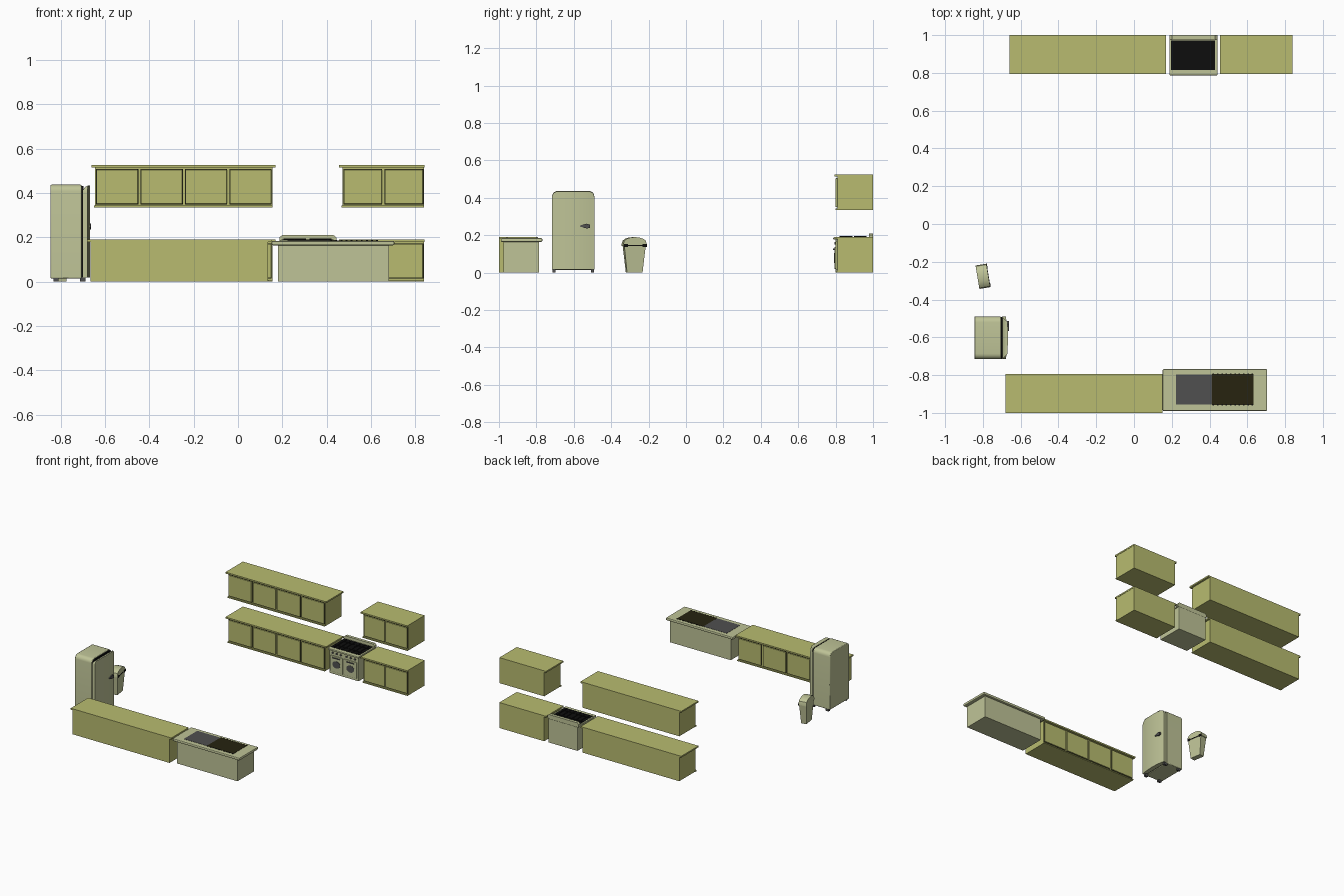
import bpy, bmesh, math
from mathutils import Matrix

if "Cube" in bpy.data.objects:
    bpy.data.objects.remove(bpy.data.objects["Cube"])


def mat(name, r, g, b):
    m = bpy.data.materials.new(name)
    m.diffuse_color = (r, g, b, 1)
    m.use_nodes = True
    m.node_tree.nodes["Principled BSDF"].inputs["Base Color"].default_value = m.diffuse_color
    return m


GREEN = mat("olive_green", 0.48, 0.50, 0.16)
CREAM = mat("pale_enamel", 0.52, 0.55, 0.31)
GREY = mat("dark_grey", 0.08, 0.08, 0.08)
BLACK = mat("black", 0.004, 0.004, 0.004)
DARK = mat("dark_olive", 0.02, 0.017, 0.005)


def finish(name, bm, m, bevel=0, segs=2, smooth=False):
    bmesh.ops.recalc_face_normals(bm, faces=bm.faces)
    me = bpy.data.meshes.new(name)
    bm.to_mesh(me)
    bm.free()
    me.materials.append(m)
    o = bpy.data.objects.new(name, me)
    bpy.context.collection.objects.link(o)
    if bevel:
        b = o.modifiers.new("bevel", 'BEVEL')
        b.width, b.segments = bevel, segs
        b.limit_method = 'ANGLE'
    if smooth:
        bpy.context.view_layer.objects.active = o
        o.select_set(True)
        bpy.ops.object.shade_smooth_by_angle()
        o.select_set(False)
    return o


def box(name, x, y, z, m, bevel=0):
    bm = bmesh.new()
    c = [(a + b) / 2 for a, b in (x, y, z)]
    s = [b - a for a, b in (x, y, z)]
    bmesh.ops.create_cube(bm, size=1, matrix=Matrix.Translation(c) @ Matrix.Diagonal((*s, 1)))
    return finish(name, bm, m, bevel)


def prism(points, vec):
    """Closed polygon extruded along vec."""
    bm = bmesh.new()
    f = bm.faces.new([bm.verts.new(p) for p in points])
    r = bmesh.ops.extrude_face_region(bm, geom=[f])
    bmesh.ops.translate(bm, vec=vec, verts=[v for v in r['geom'] if isinstance(v, bmesh.types.BMVert)])
    return bm


def disc(name, x, y, z, rx, rz, depth, m):
    """Elliptical disc facing -y."""
    pts = [(x + rx * math.cos(t * math.tau / 16), y, z + rz * math.sin(t * math.tau / 16)) for t in range(16)]
    return finish(name, prism(pts, (0, -depth, 0)), m)


def cabinet(name, x0, x1, z0, z1, doors, end=0.015):
    """Cabinet against the rear wall, doors facing -y."""
    parts = [box(name + "_body", (x0 + 0.015, x1 - end), (0.81, 1.0), (z0, z1 - 0.008), GREEN),
             box(name + "_top", (x0, x1), (0.795, 1.0), (z1 - 0.011, z1), GREEN),
             box(name + "_base", (x0 + 0.012, x1 - end), (0.80, 0.82), (z0, z0 + 0.008), GREEN)]
    a, b = x0 + 0.022, x1 - end - 0.005
    step = (b - a + 0.014) / doors
    for i in range(doors):
        d0, d1 = a + i * step, a + (i + 1) * step - 0.014
        parts.append(box(name + "_door_gap", (d0 - 0.002, d1 + 0.002), (0.8085, 0.811),
                         (z0 + 0.014, z1 - 0.018), BLACK))
        parts.append(box(name + "_door", (d0, d1), (0.80, 0.8095), (z0 + 0.016, z1 - 0.02), GREEN, 0.002))
    return parts


# Rear wall cabinets
cabinet("lower_left_cabinet", -0.66, 0.17, 0.0, 0.19, 4)
cabinet("upper_left_cabinet", -0.66, 0.17, 0.335, 0.525, 4)
cabinet("lower_right_cabinet", 0.455, 0.84, 0.0, 0.19, 2, 0.002)
cabinet("upper_right_cabinet", 0.455, 0.84, 0.335, 0.525, 2, 0.002)

# Front counter: same cabinet turned round to face +y
turn = Matrix.Translation((-0.535 + 0.02 + 0.0025 - 0.0, 0, 0)) @ Matrix.Rotation(math.pi, 4, 'Z')
turn.translation.x = -0.51
for o in cabinet("front_counter", -0.66, 0.17, 0.0, 0.19, 4):
    o.matrix_world = turn

# Stove
box("stove_body", (0.195, 0.435), (0.80, 1.0), (0, 0.178), CREAM, 0.003)
box("stove_top", (0.188, 0.442), (0.787, 1.0), (0.176, 0.189), CREAM, 0.004)
finish("stove_back_guard", prism([(0.187, 0.978, 0.185), (0.187, 0.978, 0.2), (0.2, 0.978, 0.21),
                                  (0.43, 0.978, 0.21), (0.443, 0.978, 0.2), (0.443, 0.978, 0.185)],
                                 (0, 0.022, 0)), CREAM)
box("cooktop", (0.197, 0.43), (0.815, 0.972), (0.188, 0.191), BLACK)
for i in range(2):
    cx = 0.2555 + i * 0.116
    for cy in (0.855, 0.932):
        for k in range(3):
            x = cx - 0.035 + k * 0.035
            box("grate_bar", (x - 0.003, x + 0.003), (cy - 0.034, cy + 0.034), (0.19, 0.195), BLACK)
        box("grate_cross_bar", (cx - 0.05, cx + 0.05), (cy - 0.003, cy + 0.003), (0.19, 0.195), BLACK)
    # oven door, window, handle
    box("oven_door", (cx - 0.053, cx + 0.053), (0.793, 0.801), (0.02, 0.138), CREAM, 0.003)
    disc("oven_window", cx, 0.794, 0.078, 0.032, 0.026, 0.003, GREY)
    box("oven_handle", (cx - 0.03, cx + 0.03), (0.787, 0.793), (0.122, 0.128), GREY)
    for k in (-1, 0, 1):
        disc("stove_knob", cx + k * 0.034, 0.801, 0.158, 0.007, 0.007, 0.008, GREY)

# Sink unit
box("sink_body", (0.18, 0.68), (-0.977, -0.785), (0, 0.168), CREAM)
box("sink_top", (0.152, 0.705), (-0.99, -0.768), (0.164, 0.184), CREAM, 0.006)
box("drain_board", (0.222, 0.413), (-0.955, -0.797), (0.18, 0.1855), GREY)
box("sink_basin", (0.413, 0.632), (-0.957, -0.795), (0.18, 0.186), DARK)
for i in range(10):
    for y in (-0.957, -0.795):
        x = 0.42 + i * 0.023
        box("basin_rim_stud", (x - 0.004, x + 0.004), (y - 0.003, y + 0.003), (0.183, 0.187), BLACK)


# Refrigerator, facing +x
def rounded_top(y0, y1, z0, z1, r, x):
    pts = [(x, y0, z0), (x, y1, z0)]
    for cy, a0 in ((y1 - r, 0), (y0 + r, math.pi / 2)):
        for k in range(6):
            a = a0 + k * math.pi / 10
            pts.append((x, cy + r * math.cos(a), z1 - r + r * math.sin(a)))
    return pts


finish("fridge_body", prism(rounded_top(-0.716, -0.49, 0.015, 0.437, 0.03, -0.845), (0.14, 0, 0)),
       CREAM, 0.004, smooth=True)
finish("fridge_seal", prism(rounded_top(-0.711, -0.495, 0.02, 0.432, 0.028, -0.706), (0.01, 0, 0)), BLACK)
n = 6
pts = [(-0.699, -0.49, 0.018), (-0.699, -0.716, 0.018)]
for k in range(n + 1):
    t = k / n * 2 - 1
    pts.append((-0.667 - 0.012 * t * t, -0.603 + 0.113 * t, 0.018))
bm = prism(pts, (0, 0, 0.416))
top_edges = [e for e in bm.edges if all(v.co.z > 0.4 and abs(abs(v.co.y + 0.603) - 0.113) < 1e-4 for v in e.verts)]
bmesh.ops.bevel(bm, geom=top_edges, offset=0.03, segments=5, profile=0.5, affect='EDGES')
finish("fridge_door", bm, CREAM, smooth=True)
finish("fridge_handle", prism([(-0.673, -0.567, 0.246), (-0.673, -0.53, 0.236), (-0.673, -0.514, 0.24),
                               (-0.673, -0.514, 0.256), (-0.673, -0.53, 0.262), (-0.673, -0.567, 0.252)],
                              (0.011, 0, 0)), GREY)
for x in (-0.82, -0.70):
    for y in (-0.706, -0.5):
        box("fridge_foot", (x - 0.012, x + 0.012), (y - 0.008, y + 0.008), (0, 0.02), GREY)

# Waste bin: tapered bucket with arched lid
place = Matrix.Translation((-0.80, -0.277, 0)) @ Matrix.Rotation(math.radians(9.5), 4, 'Z')
bm = prism([(-0.028, -0.042, 0), (-0.028, 0.042, 0), (-0.028, 0.058, 0.145), (-0.028, -0.058, 0.145)], (0.056, 0, 0))
for v in bm.verts:
    if v.co.z < 0.01:
        v.co.x *= 0.7
bin_parts = [finish("bin_bucket", bm, CREAM)]
lid = [(-0.029, -0.063, 0.142), (-0.029, 0.063, 0.142)]
for k in range(9):
    a = k * math.pi / 8
    lid.append((-0.029, 0.063 * math.cos(a), 0.153 + 0.037 * math.sin(a) ** 0.8 if 0 < k < 8 else 0.153))
bin_parts.append(finish("bin_lid", prism(lid, (0.058, 0, 0)), CREAM, smooth=True))
bin_parts.append(box("bin_flap_gap", (0.027, 0.0305), (-0.06, 0.06), (0.142, 0.147), BLACK))
for y in (-0.05, 0.052):
    bin_parts.append(box("bin_flap_hinge", (0.027, 0.032), (y - 0.011, y + 0.011), (0.138, 0.153), BLACK))
for o in bin_parts:
    o.matrix_world = place
